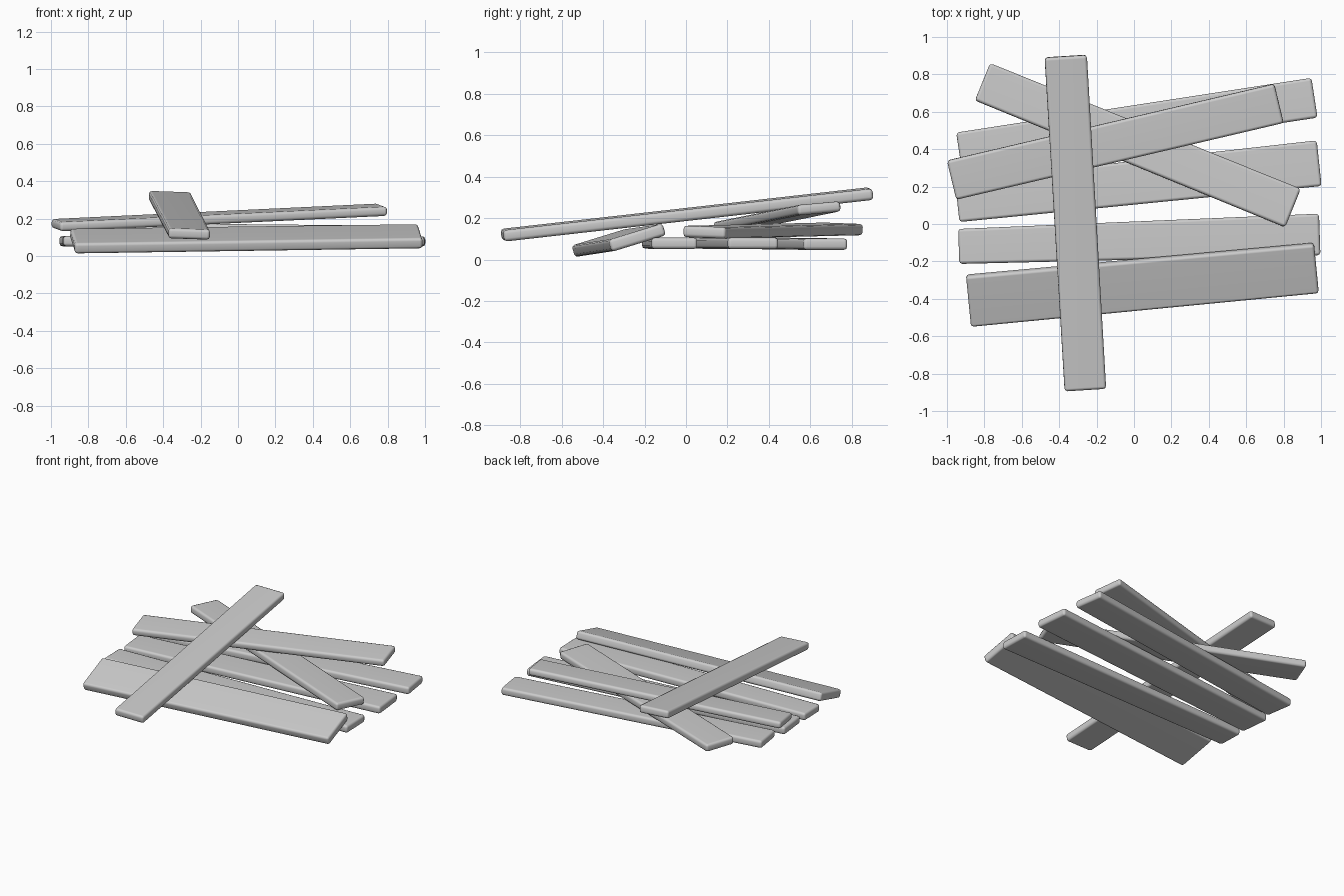
import bpy, bmesh, math
from mathutils import Vector, Matrix

if "Cube" in bpy.data.objects:
    bpy.data.objects.remove(bpy.data.objects["Cube"])


def plank(name, start, end, w0, w1, thick=0.055, roll=0.0):
    """Slightly tapered, soft-edged board from start to end (centre line)."""
    a, b = Vector(start), Vector(end)
    x = (b - a).normalized()
    y = Vector((0, 0, 1)).cross(x).normalized()
    z = x.cross(y)
    length = (b - a).length
    bm = bmesh.new()
    bmesh.ops.create_cube(bm, size=1)
    for v in bm.verts:
        w = w0 if v.co.x < 0 else w1
        v.co = Vector((v.co.x * length, v.co.y * w, v.co.z * thick))
    me = bpy.data.meshes.new(name)
    bm.to_mesh(me)
    bm.free()
    ob = bpy.data.objects.new(name, me)
    bpy.context.collection.objects.link(ob)
    basis = Matrix((x, y, z)).transposed().to_4x4()
    ob.matrix_world = (Matrix.Translation((a + b) / 2) @ basis
                       @ Matrix.Rotation(math.radians(roll), 4, 'X'))
    bev = ob.modifiers.new("soft_edges", 'BEVEL')
    bev.width = 0.016
    bev.segments = 2
    bev.limit_method = 'NONE'
    for p in me.polygons:
        p.use_smooth = True
    wn = ob.modifiers.new("normals", 'WEIGHTED_NORMAL')
    wn.keep_sharp = True
    return ob


# Bottom layer, roughly parallel boards
plank("front_leaning_plank", (-0.885, -0.41, 0.080), (0.975, -0.235, 0.106), 0.285, 0.275, 0.06, 17)
plank("lower_plank_front", (-0.937, -0.12, 0.08), (0.993, -0.056, 0.078), 0.187, 0.222)
plank("lower_plank_middle", (-0.945, 0.12, 0.08), (0.99, 0.325, 0.078), 0.22, 0.245)
plank("lower_plank_back", (-0.935, 0.385, 0.078), (0.965, 0.675, 0.074), 0.21, 0.215)

# Diagonal board lying over them
plank("diagonal_plank", (-0.81, 0.76, 0.148), (0.85, 0.085, 0.132), 0.215, 0.222, 0.055, -2)

# Upper boards, propped at one end
plank("upper_plank", (-0.975, 0.235, 0.165), (0.775, 0.645, 0.248), 0.215, 0.215, 0.05, 5)
plank("top_crossing_plank", (-0.26, -0.887, 0.117), (-0.365, 0.897, 0.319), 0.222, 0.226, 0.055, 2)
